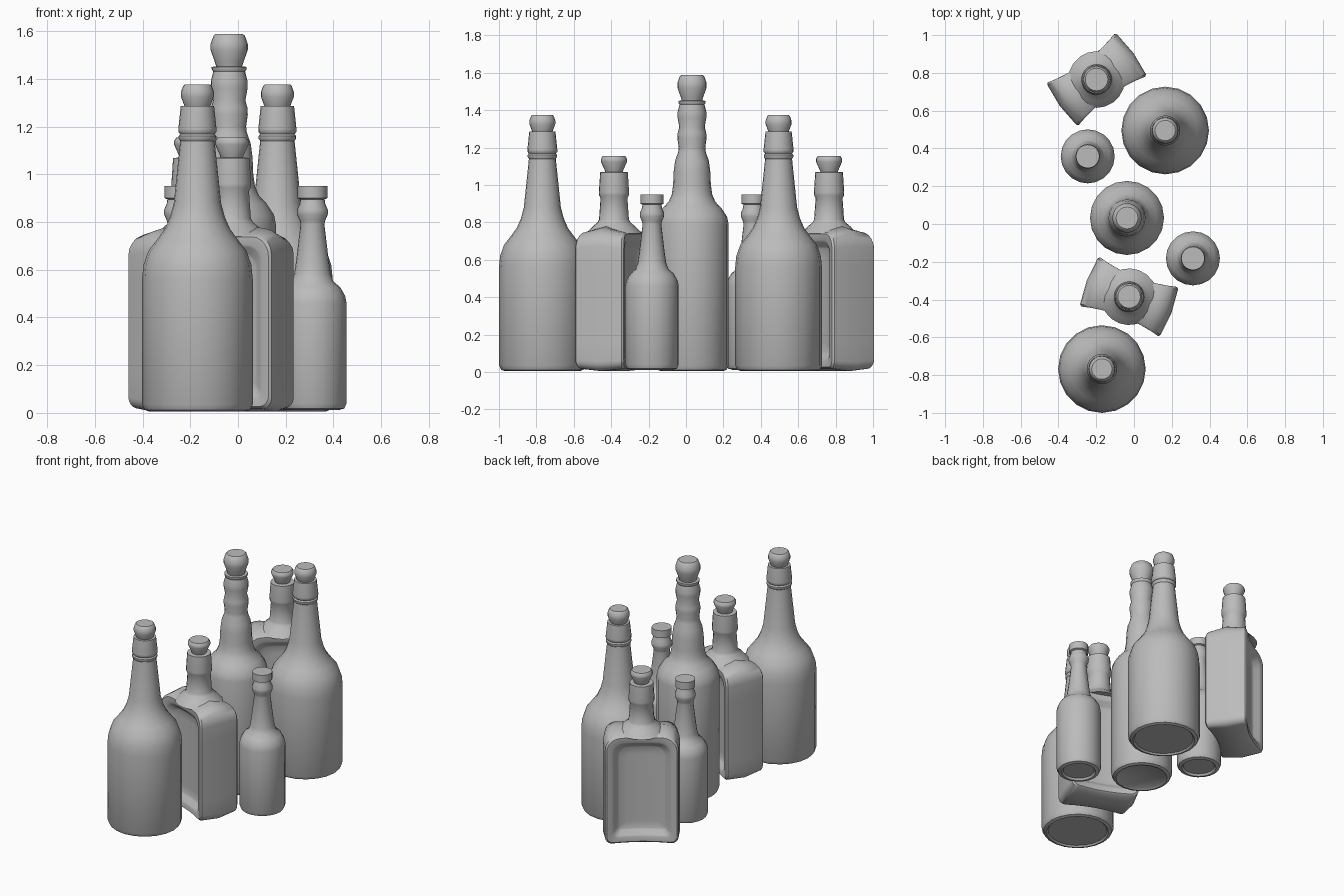
import bpy, bmesh
from math import sin, cos, pi, radians

if "Cube" in bpy.data.objects:
    bpy.data.objects.remove(bpy.data.objects["Cube"])

GREY = (0.5, 0.5, 0.5, 1)
mat = bpy.data.materials.new("plain_grey")
mat.use_nodes = True
mat.diffuse_color = GREY
mat.node_tree.nodes["Principled BSDF"].inputs["Base Color"].default_value = GREY


def loft(name, rings, place, turn=0.0):
    """Skin a stack of equal-sized rings, cap both ends and smooth it."""
    bm = bmesh.new()
    loops = [[bm.verts.new(p) for p in ring] for ring in rings]
    n = len(loops[0])
    for a, b in zip(loops, loops[1:]):
        for i in range(n):
            j = (i + 1) % n
            bm.faces.new((a[i], a[j], b[j], b[i]))
    bm.faces.new(loops[0][::-1])
    bm.faces.new(loops[-1])
    bmesh.ops.recalc_face_normals(bm, faces=bm.faces)
    mesh = bpy.data.meshes.new(name)
    bm.to_mesh(mesh)
    bm.free()
    mesh.materials.append(mat)
    ob = bpy.data.objects.new(name, mesh)
    bpy.context.collection.objects.link(ob)
    ob.location = (place[0], place[1], 0)
    ob.rotation_euler.z = turn
    bpy.ops.object.select_all(action="DESELECT")
    ob.select_set(True)
    bpy.context.view_layer.objects.active = ob
    bpy.ops.object.shade_smooth_by_angle(angle=radians(40))
    return ob


def lathe(name, profile, place, turn=0.0, sides=20):
    rings = [[(r * cos(2 * pi * i / sides), r * sin(2 * pi * i / sides), z)
              for i in range(sides)] for r, z in profile]
    return loft(name, rings, place, turn)


def rounded_outline(half, low, high, r_low, r_high):
    """Rounded rectangle in x and z, with points along its straight edges."""
    corners = [(half - r_high, high - r_high, r_high, 0),
               (r_high - half, high - r_high, r_high, 1),
               (r_low - half, low + r_low, r_low, 2),
               (half - r_low, low + r_low, r_low, 3)]
    arcs = [[(x + r * cos((q + k / 5) * pi / 2), z + r * sin((q + k / 5) * pi / 2))
             for k in range(6)] for x, z, r, q in corners]
    pts = []
    for a, b in zip(arcs, arcs[1:] + arcs[:1]):
        (x0, z0), (x1, z1) = a[-1], b[0]
        pts += a + [(x0 + (x1 - x0) * t / 6, z0 + (z1 - z0) * t / 6) for t in range(1, 6)]
    return pts


def flask_ring(inset, depth, side, rise=0.0):
    """One outline of the waisted flask; rise lifts the top towards the neck."""
    half = 0.24 - inset
    pts = rounded_outline(half, 0.005 + inset, 0.76 - inset,
                          max(0.05 - inset * 0.3, 0.005), max(0.09 - inset * 0.35, 0.005))
    ring = []
    for x, z in pts:
        waist = 0.11 + 0.03 * (x / 0.22) ** 2
        lift = rise * (1 - abs(x) / half) if z > 0.5 else 0
        ring.append((x, side * max(waist - depth, 0), z + lift))
    return ring


# Bottle profiles, as radius and height
wine_body = [(0.19, 0.015), (0.2, 0.005), (0.22, 0.012), (0.232, 0.035), (0.232, 0.56),
             (0.226, 0.62), (0.205, 0.68), (0.17, 0.725), (0.137, 0.77), (0.115, 0.82),
             (0.099, 0.88), (0.072, 1.14), (0.079, 1.15), (0.079, 1.16), (0.072, 1.168),
             (0.08, 1.178), (0.08, 1.19), (0.07, 1.285), (0.05, 1.285)]
wine_cork = [(0.052, 1.28), (0.056, 1.29), (0.069, 1.325), (0.069, 1.345), (0.06, 1.37),
             (0.054, 1.375)]
tall_body = [(0.15, 0.015), (0.165, 0.005), (0.185, 0.012), (0.196, 0.035), (0.196, 0.79),
             (0.188, 0.83), (0.157, 0.877), (0.125, 0.91), (0.108, 0.95), (0.101, 1.0),
             (0.098, 1.07), (0.09, 1.13), (0.074, 1.175), (0.071, 1.2), (0.078, 1.25),
             (0.076, 1.28), (0.068, 1.31), (0.077, 1.36), (0.077, 1.39), (0.067, 1.43),
             (0.073, 1.44), (0.073, 1.45), (0.05, 1.452)]
tall_cork = [(0.054, 1.45), (0.06, 1.47), (0.078, 1.52), (0.078, 1.545), (0.066, 1.58),
             (0.058, 1.587)]
small_body = [(0.1, 0.025), (0.11, 0.012), (0.133, 0.018), (0.143, 0.04), (0.143, 0.46),
              (0.137, 0.49), (0.116, 0.527), (0.088, 0.55), (0.076, 0.585), (0.068, 0.64),
              (0.05, 0.79), (0.053, 0.805), (0.064, 0.83), (0.065, 0.85), (0.054, 0.875),
              (0.051, 0.895), (0.062, 0.9), (0.062, 0.95)]
flask_neck = [(0.15, 0.74), (0.115, 0.778), (0.088, 0.8), (0.08, 0.815), (0.072, 0.93),
              (0.08, 0.945), (0.081, 0.96), (0.074, 1.068), (0.05, 1.07)]
flask_cork = [(0.045, 1.065), (0.05, 1.08), (0.07, 1.125), (0.07, 1.14), (0.06, 1.155)]

# Round bottles
for label, place in (("front", (-0.17, -0.768)), ("back", (0.165, 0.495))):
    lathe(label + "_wine_bottle", wine_body, place)
    lathe(label + "_wine_cork", wine_cork, place)
lathe("tall_bottle", tall_body, (-0.037, 0.032))
lathe("tall_bottle_cork", tall_cork, (-0.037, 0.032))
for label, place in (("left", (0.312, -0.182)), ("right", (-0.245, 0.358))):
    lathe(label + "_small_bottle", small_body, place)

# Waisted flasks with a recessed panel on both broad faces: (inset, depth)
steps = [(0.19, 0.035), (0.15, 0.035), (0.1, 0.035), (0.09, 0.03), (0.065, 0.005),
         (0.055, 0.0), (0.022, 0.0), (0.012, 0.012)]
rings = [flask_ring(i, d, -1) for i, d in steps]
rings.append(flask_ring(0, 1, 1, 0.035))
rings += [flask_ring(i, d, 1) for i, d in reversed(steps)]
for label, place, turn in (("front", (-0.026, -0.385), -21), ("back", (-0.198, 0.765), 36)):
    loft(label + "_flask_body", rings, place, radians(turn))
    lathe(label + "_flask_neck", flask_neck, place, radians(turn))
    lathe(label + "_flask_cork", flask_cork, place, radians(turn))
